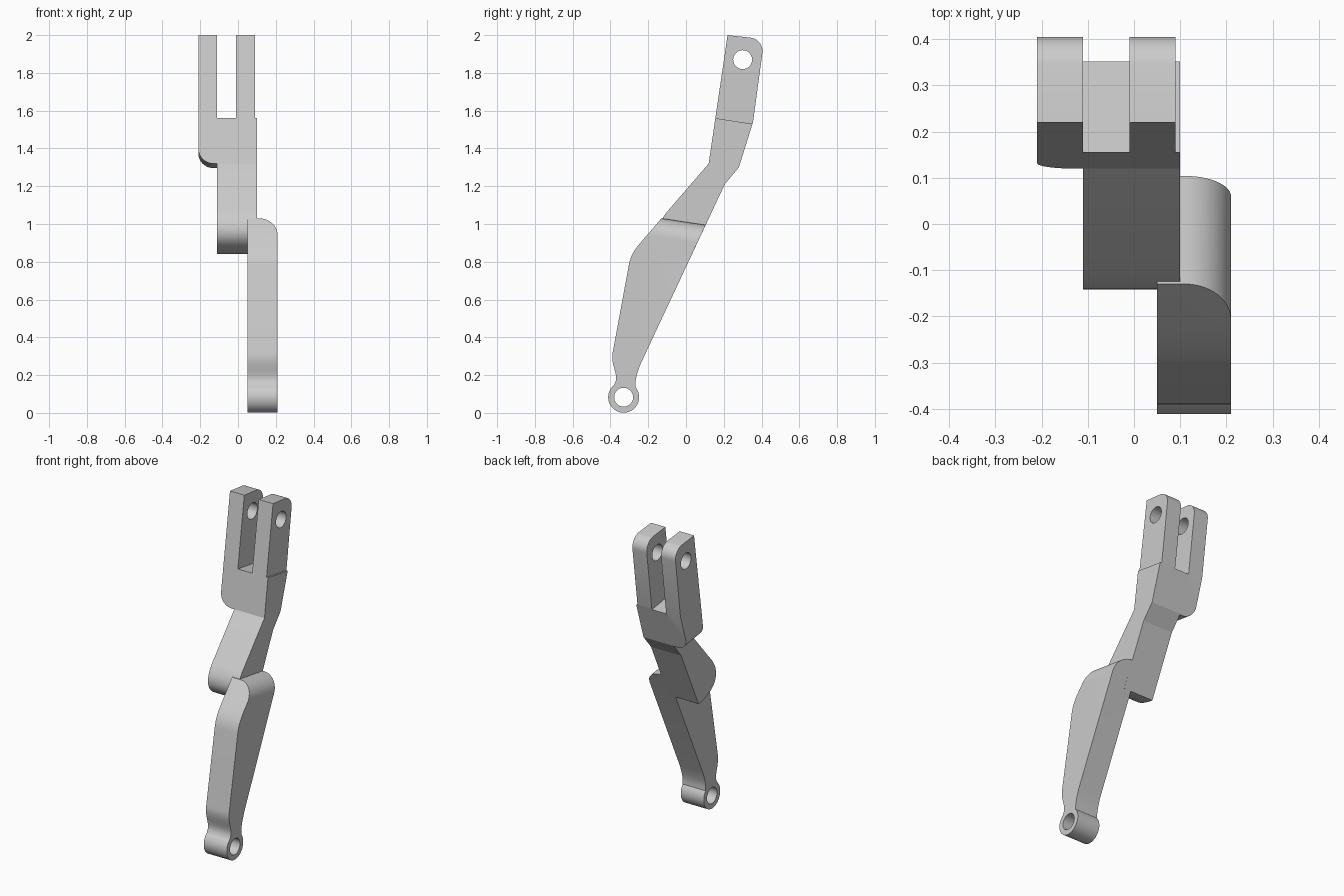
import bpy, bmesh, math
from mathutils import Vector
from mathutils.geometry import interpolate_bezier

cube = bpy.data.objects.get("Cube")
if cube:
    bpy.data.objects.remove(cube, do_unlink=True)

GREY = (0.6, 0.6, 0.6, 1.0)
metal = bpy.data.materials.new("light_grey_metal")
metal.use_nodes = True
metal.diffuse_color = GREY
metal.node_tree.nodes["Principled BSDF"].inputs["Base Color"].default_value = GREY

TILT = -0.15  # slope shared by the fork floor, shoulder and crown


def arc(cy, cz, r, start, end, steps):
    angles = [math.radians(start + (end - start) * i / steps) for i in range(steps + 1)]
    return [(cy + r * math.cos(a), cz + r * math.sin(a)) for a in angles]


def bezier(*knots, steps=24):
    return [(p.x, p.y) for p in interpolate_bezier(*[Vector(k) for k in knots], steps)]


def prism(name, outline, lo, hi, axis="X"):
    """Extrude a (y, z) outline along x, or an (x, z) outline along y."""
    bm = bmesh.new()
    place = (lambda a, b, d: (d, a, b)) if axis == "X" else (lambda a, b, d: (a, d, b))
    face = bm.faces.new([bm.verts.new(place(a, b, lo)) for a, b in outline])
    grown = bmesh.ops.extrude_face_region(bm, geom=[face])["geom"]
    moved = [g for g in grown if isinstance(g, bmesh.types.BMVert)]
    bmesh.ops.translate(bm, verts=moved, vec=place(0, 0, hi - lo))
    bmesh.ops.recalc_face_normals(bm, faces=bm.faces[:])
    mesh = bpy.data.meshes.new(name)
    bm.to_mesh(mesh)
    bm.free()
    mesh.materials.append(metal)
    obj = bpy.data.objects.new(name, mesh)
    bpy.context.collection.objects.link(obj)
    return obj


def tilted_cutter(name, outline, y, z):
    obj = prism(name, outline, -0.6, 0.6, "Y")
    obj.location = (0, y, z)
    obj.rotation_euler.x = TILT
    return obj


def rect(x0, x1, z0, z1):
    return [(x0, z0), (x1, z0), (x1, z1), (x0, z1)]


def pin_hole(name, y, z):
    return prism(name, arc(y, z, 0.05, 0, 352.5, 47), -0.5, 0.5)


def finish(obj, cutters):
    bpy.ops.object.select_all(action="DESELECT")
    bpy.context.view_layer.objects.active = obj
    obj.select_set(True)
    for cutter in cutters:
        cutter.hide_render = True
        mod = obj.modifiers.new(cutter.name, "BOOLEAN")
        mod.operation = "DIFFERENCE"
        mod.solver = "EXACT"
        mod.object = cutter
        bpy.ops.object.modifier_apply(modifier=mod.name)
        bpy.data.objects.remove(cutter, do_unlink=True)
    bpy.ops.object.shade_smooth_by_angle(angle=math.radians(12))


# Upper arm: forked top, slanted waist and rounded heel
upper = prism(
    "upper_fork_arm",
    [(0.22, 2.0)]
    + arc(0.333, 1.915, 0.072, 80, -8, 12)
    + [(0.355, 1.54), (0.28, 1.30), (0.205, 1.21)]
    + bezier((0.032, 0.84), (-0.13, 0.86), (-0.19, 0.955), (-0.10, 1.065))
    + [(0.12, 1.32)],
    -0.21, 0.10)
shoulder = [(-0.3, -0.9), (-0.11, -0.9), (-0.11, 0)] \
    + arc(-0.13, 0.08, 0.08, 270, 180, 12) + [(-0.3, 0.08)]
finish(upper, [
    tilted_cutter("fork_slot_cutter", rect(-0.11, -0.01, 0, 0.7), 0.155, 1.56),
    tilted_cutter("prong_trim_cutter", rect(0.09, 0.2, 0, 0.7), 0.155, 1.56),
    tilted_cutter("shoulder_cutter", shoulder, 0.12, 1.32),
    pin_hole("fork_hole_cutter", 0.30, 1.87),
])

# Lower arm: tapered link ending in a round eye, with a rounded crown
lower = prism(
    "lower_eye_arm",
    [(-0.03, 1.146)]
    + bezier((-0.242, 0.90), (-0.275, 0.86), (-0.296, 0.83), (-0.305, 0.77), steps=12)
    + bezier((-0.388, 0.32), (-0.402, 0.25), (-0.35, 0.20), (-0.379, 0.152), steps=16)
    + arc(-0.33, 0.083, 0.082, 130, 400, 36)
    + bezier((-0.267, 0.145), (-0.27, 0.18), (-0.255, 0.22), (-0.24, 0.26), steps=10)
    + [(0.16, 1.114)],
    0.05, 0.21)
crown = [(0.3, -0.1)] + arc(0.11, -0.1, 0.1, 0, 90, 14) + [(0, 0), (0, 0.3), (0.3, 0.3)]
finish(lower, [
    tilted_cutter("crown_cutter", crown, -0.13, 1.03),
    pin_hole("eye_hole_cutter", -0.33, 0.083),
])
